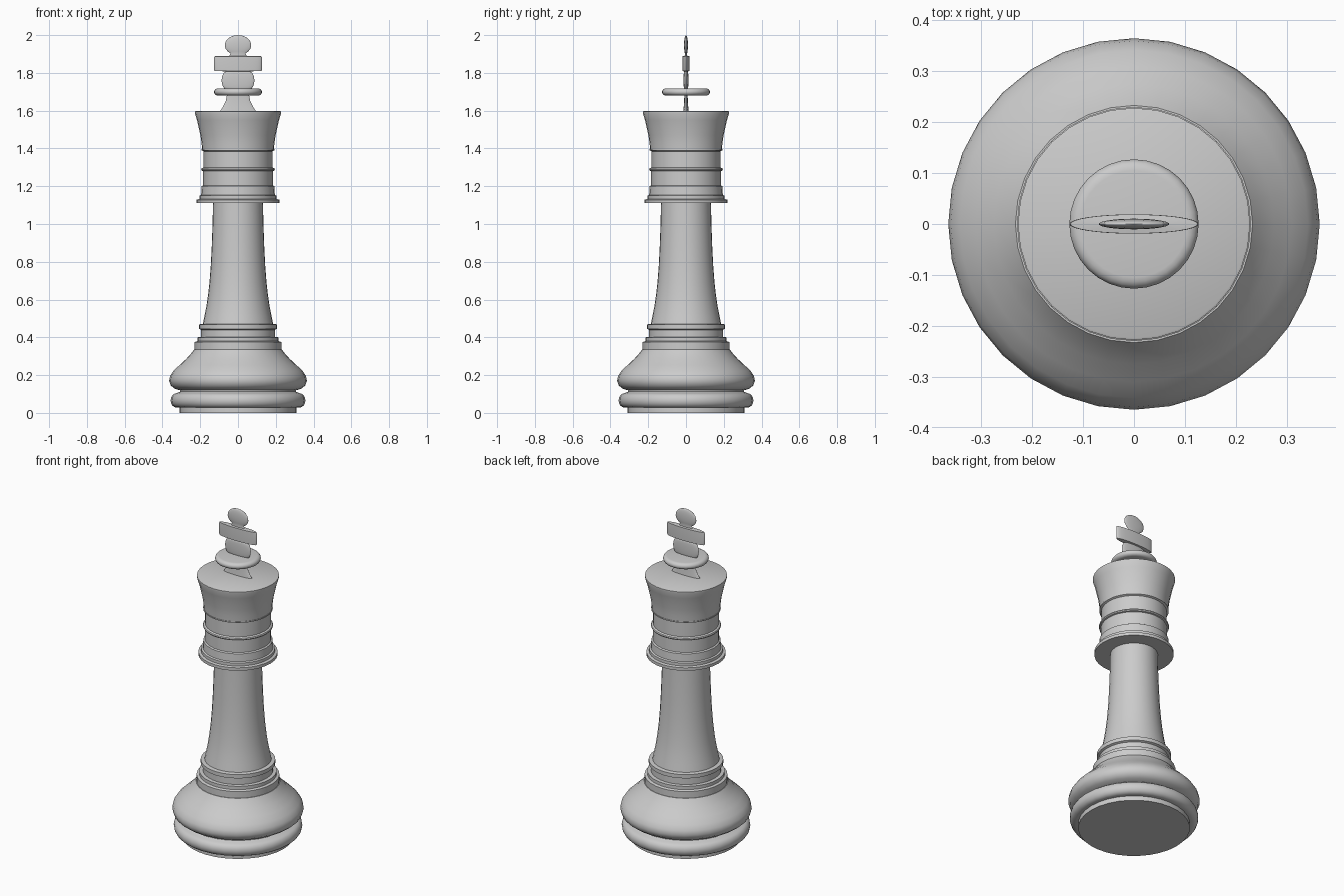
import bpy, bmesh, math

SIDES = 32


def lathe(name, profile, squash=1.0):
    """Spin an (radius, height) profile about z; flat caps close both ends."""
    bm = bmesh.new()
    rings = []
    for r, z in profile:
        rings.append([bm.verts.new((r * math.cos(2 * math.pi * i / SIDES),
                                    r * math.sin(2 * math.pi * i / SIDES) * squash, z))
                      for i in range(SIDES)])
    for a, b in zip(rings, rings[1:]):
        for i in range(SIDES):
            j = (i + 1) % SIDES
            bm.faces.new((a[i], a[j], b[j], b[i]))
    bm.faces.new(rings[0][::-1])
    bm.faces.new(rings[-1])
    mesh = bpy.data.meshes.new(name)
    bm.to_mesh(mesh)
    bm.free()
    obj = bpy.data.objects.new(name, mesh)
    bpy.context.collection.objects.link(obj)
    bpy.ops.object.select_all(action='DESELECT')
    obj.select_set(True)
    bpy.context.view_layer.objects.active = obj
    bpy.ops.object.shade_smooth_by_angle(angle=math.radians(40))
    return obj


def bulge(inner, outer, z0, z1, n=8):
    """Half-round bead from z0 to z1."""
    zm, h = (z0 + z1) / 2, (z1 - z0) / 2
    return [(inner + (outer - inner) * math.sin(math.pi * i / n),
             zm - h * math.cos(math.pi * i / n)) for i in range(n + 1)]


# Foot and wide rounded base
lathe("base", [(0.31, 0), (0.31, 0.028)] + bulge(0.325, 0.357, 0.028, 0.104) +
      [(0.308, 0.112), (0.308, 0.12), (0.335, 0.128), (0.356, 0.145), (0.365, 0.17),
       (0.36, 0.195), (0.342, 0.222), (0.31, 0.253), (0.275, 0.285), (0.248, 0.315),
       (0.233, 0.335)])

# Stepped rings under the stem
lathe("lower_rings", [(0.23, 0.335), (0.23, 0.375), (0.215, 0.38), (0.215, 0.40),
                      (0.195, 0.402), (0.195, 0.44), (0.207, 0.445), (0.207, 0.468),
                      (0.185, 0.472)])

# Tapering stem
lathe("stem", [(0.187, 0.465), (0.178, 0.51), (0.168, 0.56), (0.159, 0.62), (0.151, 0.69),
               (0.144, 0.78), (0.139, 0.88), (0.135, 0.99), (0.132, 1.12)])

# Collar with thin rings
lathe("collar", [(0.22, 1.11), (0.22, 1.128), (0.205, 1.132), (0.205, 1.15), (0.195, 1.154),
                 (0.192, 1.20), (0.184, 1.205), (0.184, 1.28)] +
      bulge(0.186, 0.195, 1.28, 1.298, 4) +
      [(0.182, 1.30), (0.182, 1.385), (0.193, 1.39), (0.193, 1.397)])

# Flared crown
lathe("crown", [(0.19, 1.395), (0.193, 1.43), (0.199, 1.47), (0.208, 1.51), (0.217, 1.55),
                (0.228, 1.585), (0.228, 1.595), (0.224, 1.597)])

# Round disc below the cross
lathe("finial_disc", bulge(0.105, 0.127, 1.68, 1.718))

# Flattened turned cross
ball = [(0.07 * math.sin(math.radians(a)), 1.947 - 0.053 * math.cos(math.radians(a)))
        for a in range(35, 180, 16)]
lathe("finial_cross", [(0.1, 1.59), (0.08, 1.62), (0.065, 1.65), (0.057, 1.69), (0.057, 1.71)] +
      bulge(0.06, 0.087, 1.712, 1.808) +
      [(0.125, 1.81), (0.127, 1.815), (0.127, 1.88), (0.125, 1.888), (0.045, 1.89)] +
      ball + [(0.002, 2.0)], squash=0.15)
